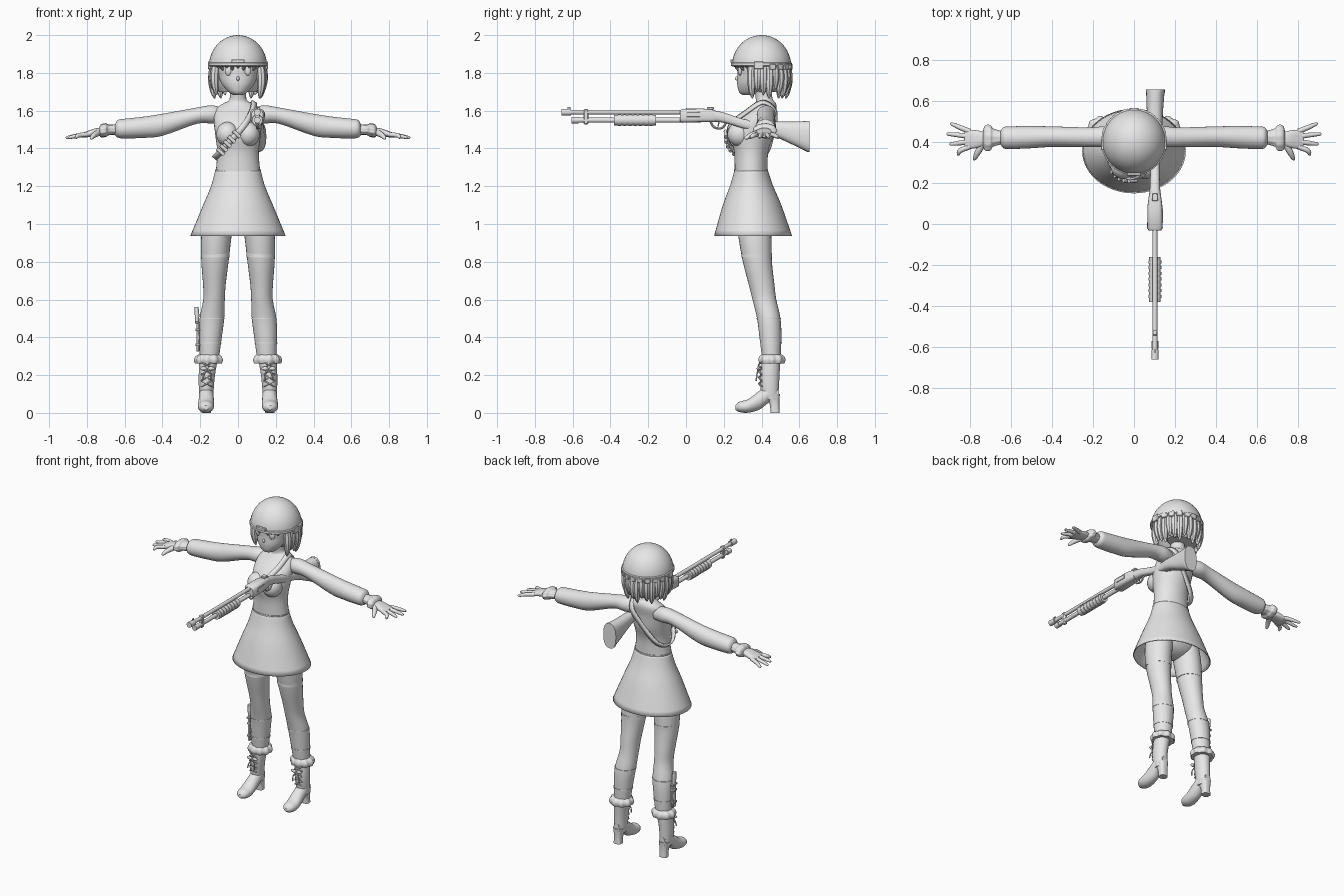
import bpy, bmesh, math
from mathutils import Vector, Matrix

if "Cube" in bpy.data.objects:
    bpy.data.objects.remove(bpy.data.objects["Cube"])

GREY = (0.8, 0.8, 0.8, 1)
grey = bpy.data.materials.new("plain grey")
grey.use_nodes = True
grey.diffuse_color = GREY
grey.node_tree.nodes["Principled BSDF"].inputs["Base Color"].default_value = GREY
parts = []


def finish(name, bm, mirror=False):
    bmesh.ops.recalc_face_normals(bm, faces=bm.faces)
    mesh = bpy.data.meshes.new(name)
    bm.to_mesh(mesh)
    bm.free()
    ob = bpy.data.objects.new(name, mesh)
    bpy.context.collection.objects.link(ob)
    mesh.materials.append(grey)
    if mirror:
        ob.modifiers.new("mirror", 'MIRROR').use_mirror_merge = False
    parts.append(ob)
    return ob


def spline(rows, steps, closed=False):
    """Pass a smooth curve through rows of numbers."""
    n, out = len(rows), []
    pick = (lambda i: rows[i % n]) if closed else (lambda i: rows[max(0, min(n - 1, i))])
    for i in range(n if closed else n - 1):
        for k in range(steps):
            t = k / steps
            out.append([b + t / 2 * (c - a + t * (2*a - 5*b + 4*c - d + t * (3*b - a - 3*c + d)))
                        for a, b, c, d in zip(pick(i - 1), pick(i), pick(i + 1), pick(i + 2))])
    return out if closed else out + [rows[-1]]


def loft(name, rows, axis='z', seg=28, steps=4, mirror=False, caps=True, power=1, wave=0):
    """Rings (position, centre a, centre b, radius a, radius b) along an axis."""
    bm, rings = bmesh.new(), []
    for t, a, b, ra, rb in spline(rows, steps):
        ring = []
        for k in range(seg):
            ang = math.tau * k / seg
            c, s = math.cos(ang), math.sin(ang)
            w = 1 + wave * math.cos(ang * 9)
            u = a + ra * w * math.copysign(abs(c) ** power, c)
            v = b + rb * w * math.copysign(abs(s) ** power, s)
            ring.append(bm.verts.new({'x': (t, u, v), 'y': (u, t, v), 'z': (u, v, t)}[axis]))
        rings.append(ring)
    for r, q in zip(rings, rings[1:]):
        for k in range(seg):
            bm.faces.new((r[k], r[k - 1], q[k - 1], q[k]))
    if caps:
        bm.faces.new(rings[0])
        bm.faces.new(rings[-1])
    return finish(name, bm, mirror)


def ball(name, at, size, mirror=False):
    bm = bmesh.new()
    bmesh.ops.create_uvsphere(bm, u_segments=24, v_segments=14, radius=1,
                              matrix=Matrix.Translation(at) @ Matrix.Diagonal((*size, 1)))
    return finish(name, bm, mirror)


def box(name, at, size, turn=0, axis='Z', mirror=False):
    bm = bmesh.new()
    bmesh.ops.create_cube(bm, size=1, matrix=Matrix.Translation(at)
                          @ Matrix.Rotation(turn, 4, axis) @ Matrix.Diagonal((*size, 1)))
    bmesh.ops.bevel(bm, geom=bm.edges[:], offset=min(size) * .2, segments=1, affect='EDGES')
    return finish(name, bm, mirror)


def tube(name, points, radii, seg=10, steps=4, mirror=False, flat=1):
    """Tapered tube through points; flat squashes it vertically."""
    rows = spline([(*p, r) for p, r in zip(points, radii)], steps)
    bm, rings = bmesh.new(), []
    for i, row in enumerate(rows):
        way = Vector(rows[min(i + 1, len(rows) - 1)][:3]) - Vector(rows[max(i - 1, 0)][:3])
        side = way.orthogonal() if abs(way.normalized().z) > .95 else way.cross(Vector((0, 0, 1)))
        side.normalize()
        up = side.cross(way).normalized() * flat
        rings.append([bm.verts.new(Vector(row[:3]) + row[3] * (side * math.cos(a) + up * math.sin(a)))
                      for a in (math.tau * k / seg for k in range(seg))])
    for r, q in zip(rings, rings[1:]):
        for k in range(seg):
            bm.faces.new((r[k], r[k - 1], q[k - 1], q[k]))
    bm.faces.new(rings[0])
    bm.faces.new(rings[-1])
    return finish(name, bm, mirror)


# Body and dress
loft("torso", [(1.27, 0, .345, .118, .087), (1.38, 0, .345, .11, .09), (1.47, 0, .35, .12, .112),
               (1.55, 0, .375, .128, .095), (1.61, 0, .41, .115, .07), (1.64, 0, .42, .075, .055),
               (1.66, 0, .415, .045, .045), (1.74, 0, .4, .043, .043)], seg=36)
ball("bust", (.055, .285, 1.475), (.06, .066, .065), True)
skirt = loft("skirt", [(1.285, 0, .345, .12, .088), (1.2, 0, .347, .143, .115),
                       (1.1, 0, .35, .185, .155), (.938, 0, .355, .252, .206)], seg=48, caps=False)
skirt.modifiers.new("cloth", 'SOLIDIFY').thickness = .006
loft("waist_seam", [(1.276, 0, .345, .121, .09), (1.288, 0, .345, .121, .09)], steps=1, seg=36)
ball("hips", (0, .36, 1.03), (.165, .1, .09))

# Legs and stockings
loft("legs", [(1.03, .1, .36, .08, .09), (.93, .115, .365, .08, .087), (.8, .122, .378, .072, .077),
              (.68, .125, .4, .06, .068), (.6, .127, .415, .057, .063), (.5, .138, .438, .065, .062),
              (.4, .146, .447, .06, .058), (.28, .152, .452, .05, .048)], mirror=True)
for z, x, y, rx, ry, h in ((.835, .12, .374, .076, .081, .012), (.5, .138, .438, .067, .064, .003),
                           (.37, .148, .449, .06, .058, .003)):
    loft("stocking_band", [(z - h, x, y, rx, ry), (z + h, x, y, rx, ry)], steps=1, mirror=True)

# Boots
loft("boot_shaft", [(.3, .154, .452, .05, .05), (.2, .165, .443, .043, .052),
                    (.12, .168, .444, .039, .048), (.07, .168, .45, .034, .042)], mirror=True)
loft("boot_foot", [(.262, .17, .028, .012, .012), (.285, .17, .032, .036, .028), (.33, .17, .037, .043, .036),
                   (.39, .168, .068, .04, .05), (.44, .168, .1, .037, .045),
                   (.492, .168, .1, .022, .035)], 'y', mirror=True)
loft("boot_heel", [(0, .168, .472, .026, .024), (.05, .168, .468, .026, .026),
                   (.1, .168, .455, .034, .042)], mirror=True, power=.7)
loft("boot_frill", [(.262, .155, .455, .07, .064), (.28, .155, .455, .075, .069),
                    (.298, .155, .455, .068, .064), (.31, .153, .453, .052, .05)],
     seg=72, mirror=True, wave=.05)
for i in range(4):
    z, y = .14 + i * .033, .394 - i * .001
    for s in (-1, 1):
        tube("boot_lace", [(.166 - s * .028, y + .008, z), (.166, y - .008, z + .014),
                           (.166 + s * .028, y + .008, z + .028)], [.004] * 3, 6, mirror=True)
for s in (-1, 1):
    ball("lace_bow", (.162 + s * .02, .382, .235), (.018, .008, .01), True)
    tube("lace_end", [(.162, .382, .235), (.162 + s * .02, .375, .2), (.166 + s * .024, .372, .17)],
         [.004] * 3, 6, mirror=True)

# Knife on the right shin
box("knife_sheath", (-.213, .435, .4), (.016, .034, .15))
box("knife_guard", (-.216, .435, .478), (.022, .05, .01))
loft("knife_handle", [(.48, -.217, .435, .01, .014), (.52, -.217, .435, .012, .016),
                      (.56, -.219, .435, .01, .014)])
for z in (.36, .44):
    box("sheath_strap", (-.214, .435, z), (.024, .042, .014))

# Arms and hands
loft("sleeves", [(.08, .425, 1.575, .035, .04), (.14, .425, 1.58, .05, .048), (.22, .423, 1.573, .047, .043),
                 (.4, .425, 1.525, .05, .058), (.5, .423, 1.512, .054, .056), (.6, .42, 1.505, .055, .052),
                 (.635, .42, 1.504, .051, .047), (.65, .42, 1.5, .032, .03)], 'x', mirror=True)
loft("wrist_frill", [(.645, .42, 1.5, .032, .028), (.685, .42, 1.498, .044, .028),
                     (.7, .418, 1.497, .062, .036), (.725, .418, 1.493, .06, .034),
                     (.735, .416, 1.49, .036, .02)], 'x', seg=54, mirror=True, wave=.03)
loft("palms", [(.72, .415, 1.49, .03, .02), (.76, .413, 1.485, .042, .02), (.8, .412, 1.475, .046, .016),
               (.825, .413, 1.47, .042, .012)], 'x', mirror=True, power=.8)
for i, tip in enumerate((.862, .897, .91, .893)):
    y, spread = .376 + i * .025, (i - 1.5) * .012
    tube("fingers", [(.8, y, 1.474), (.845, y + spread, 1.469), (tip - .006, y + spread * 2, 1.458),
                     (tip, y + spread * 2, 1.456)], [.013, .012, .008, .002], mirror=True)
tube("thumbs", [(.735, .395, 1.485), (.76, .35, 1.472), (.776, .318, 1.455), (.78, .311, 1.451)],
     [.018, .015, .009, .002], mirror=True)

# Head and face
loft("head", [(1.682, 0, .325, .02, .022), (1.697, 0, .332, .048, .05), (1.74, 0, .355, .085, .084),
              (1.79, 0, .378, .106, .106), (1.84, 0, .388, .115, .114), (1.92, 0, .395, .08, .09)], seg=36)
ball("nose", (0, .272, 1.77), (.008, .012, .012))
ball("mouth", (0, .277, 1.728), (.02, .004, .004))
ball("eyes", (.05, .287, 1.812), (.02, .012, .027), True)
tube("brows", [(.025, .275, 1.85), (.05, .28, 1.855), (.078, .3, 1.845)], [.004] * 3, 6, mirror=True)

# Hair
loft("hair_base", [(1.7, 0, .45, .1, .068), (1.76, 0, .44, .122, .09), (1.88, 0, .43, .13, .1)])
for i in range(-13, 14):
    a = math.pi * i / 13.5
    out = Vector((math.sin(a) * .132, -math.cos(a) * .136, 0))
    long = abs(a) > 1
    drop = (.17 + .018 * (i % 3)) if long else .045 + .012 * (i % 2)
    top = Vector((0, .402, 1.87))
    down = Vector((0, 0, -drop))
    tube("hair_strand", [top + out * .95, top + out * 1.03 + down * .5, top + out * .98 + down * .85,
                         top + out * .93 + down], [.02, .023, .015, .002] if long else [.014, .014, .008, .002], 8)

# Helmet
loft("helmet", [(1.835 + .165 * math.sin(t), 0, .4, .154 * math.cos(t), .157 * math.cos(t))
                for t in (math.pi / 2 * k / 12 * .995 for k in range(13))], seg=40, steps=1)
loft("helmet_rim", [(1.835, 0, .4, .154, .157), (1.838, 0, .4, .159, .162), (1.852, 0, .4, .159, .162),
                    (1.856, 0, .4, .153, .156)], seg=40, steps=1)
box("rim_clip", (0, .243, 1.862), (.07, .014, .02))
for i in range(-4, 5):
    a = i * .3
    box("back_strap_link", (math.sin(a) * .155, .4 + math.cos(a) * .158, 1.832),
        (.036, .012, .03), -a)
box("side_buckle", (.153, .385, 1.84), (.014, .05, .04), mirror=True)

# Sling across the body, with shells
loop = [Vector(p) for p in spline([
    (.085, .41, 1.645), (.075, .322, 1.595), (.03, .232, 1.52), (-.045, .226, 1.435), (-.1, .275, 1.375),
    (-.123, .36, 1.35), (-.085, .43, 1.38), (0, .465, 1.49), (.065, .477, 1.59)], 6, True)]
bm, pairs = bmesh.new(), []
for i, p in enumerate(loop):
    way = (loop[(i + 1) % len(loop)] - loop[i - 1]).normalized()
    across = way.cross(p - Vector((0, .36, 1.49))).normalized() * .016
    pairs.append((bm.verts.new(p + across), bm.verts.new(p - across)))
    if 15 <= i <= 23 and i % 2:
        tube("shell", [p - across * 1.5 + Vector((0, -.01, 0)), p + across * 1.5 + Vector((0, -.01, 0))],
             [.01, .01], steps=1)
for i, (a, b) in enumerate(pairs):
    bm.faces.new((pairs[i - 1][0], a, b, pairs[i - 1][1]))
sling = finish("sling", bm).modifiers.new("leather", 'SOLIDIFY')
sling.thickness, sling.offset = .01, 0

# Long gun under the left arm
gx = .102


def rod(name, y0, y1, z, r):
    loft(name, [(y0, gx, z, r, r), (y1, gx, z, r, r)], 'y', 16, 1)


rod("barrel", -.66, 0, 1.592, .012)
rod("muzzle", -.66, -.61, 1.592, .018)
rod("magazine_tube", -.6, 0, 1.55, .013)
rod("magazine_cap", -.605, -.57, 1.55, .017)
rod("pump_grip", -.38, -.16, 1.55, .028)
for i in range(7):
    rod("pump_groove", -.36 + i * .028, -.345 + i * .028, 1.55, .031)
box("barrel_clamp", (gx, -.53, 1.568), (.026, .026, .08))
box("front_sight", (gx, -.62, 1.613), (.006, .016, .014))
loft("receiver", [(-.032, gx, 1.572, .03, .03), (-.02, gx, 1.573, .038, .037), (.09, gx, 1.575, .036, .036),
                  (.15, gx, 1.572, .028, .032)], 'y', 24, 1, power=.55)
box("rear_sight", (gx, .13, 1.612), (.03, .035, .014))
box("ejection_port", (gx + .036, .04, 1.58), (.008, .07, .025))
loft("stock", [(.14, gx, 1.572, .028, .031), (.2, gx, 1.563, .024, .027), (.3, gx, 1.532, .022, .025),
               (.38, gx, 1.515, .024, .028), (.46, gx, 1.505, .034, .038), (.56, gx, 1.482, .04, .06),
               (.645, .104, 1.463, .045, .082)], 'y', power=.8)
loft("butt_pad", [(.64, .104, 1.463, .046, .083), (.655, .104, 1.463, .046, .083)], 'y', steps=1, power=.8)
tube("trigger_guard", [(gx, .13, 1.54), (gx, .15, 1.512), (gx, .19, 1.508), (gx, .215, 1.54)], [.006] * 4, 8)
tube("trigger", [(gx, .175, 1.545), (gx, .17, 1.515)], [.005, .003], 6)

# Smooth shading with sharp edges kept
bpy.ops.object.select_all(action='DESELECT')
for ob in parts:
    ob.select_set(True)
bpy.context.view_layer.objects.active = parts[0]
bpy.ops.object.shade_smooth_by_angle(angle=math.radians(40))
